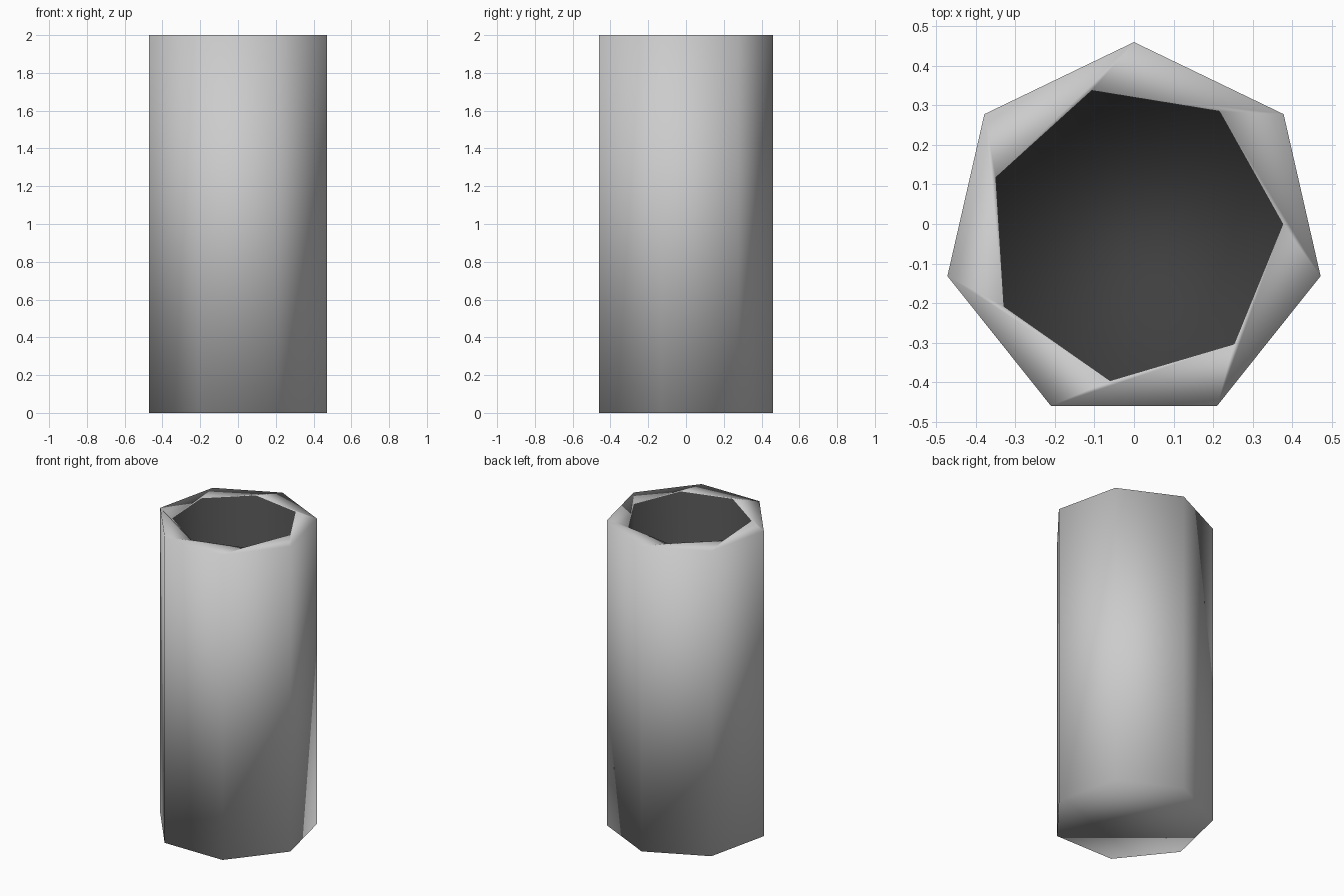
import bpy, bmesh, math

if "Cube" in bpy.data.objects:
    bpy.data.objects.remove(bpy.data.objects["Cube"])

SIDES, CY = 7, -0.024


def ring(bm, radius, start_deg, z):
    """Regular seven-sided ring of vertices."""
    out = []
    for i in range(SIDES):
        a = math.radians(start_deg) + i * 2 * math.pi / SIDES
        out.append(bm.verts.new((radius * math.cos(a), CY + radius * math.sin(a), z)))
    return out


def bridge(bm, a, b, mat=0):
    for i in range(SIDES):
        j = (i + 1) % SIDES
        f = bm.faces.new((a[i], a[j], b[j], b[i]))
        f.material_index = mat


bm = bmesh.new()
# outer wall and the slightly turned bore
base = ring(bm, 0.484, -12.857, 0)
rim_outer = ring(bm, 0.484, -12.857, 2)
rim_inner = ring(bm, 0.377, 3.6, 2)
floor = ring(bm, 0.377, 3.6, 0.1)
bridge(bm, base, rim_outer)
bridge(bm, rim_outer, rim_inner)
bridge(bm, rim_inner, floor, 1)
# closed underside and dark bore floor
bm.faces.new(base[::-1])
bm.faces.new(floor).material_index = 1
for f in bm.faces:
    f.smooth = True
bmesh.ops.recalc_face_normals(bm, faces=bm.faces[:])

mesh = bpy.data.meshes.new("hollow_tube")
bm.to_mesh(mesh)
bm.free()
for name, c in (("grey", 0.8), ("dark_bore", 0.05)):
    m = bpy.data.materials.new(name)
    m.diffuse_color = (c, c, c, 1)
    m.use_nodes = True
    m.node_tree.nodes["Principled BSDF"].inputs["Base Color"].default_value = m.diffuse_color
    mesh.materials.append(m)
bpy.context.collection.objects.link(bpy.data.objects.new("hollow_tube", mesh))
